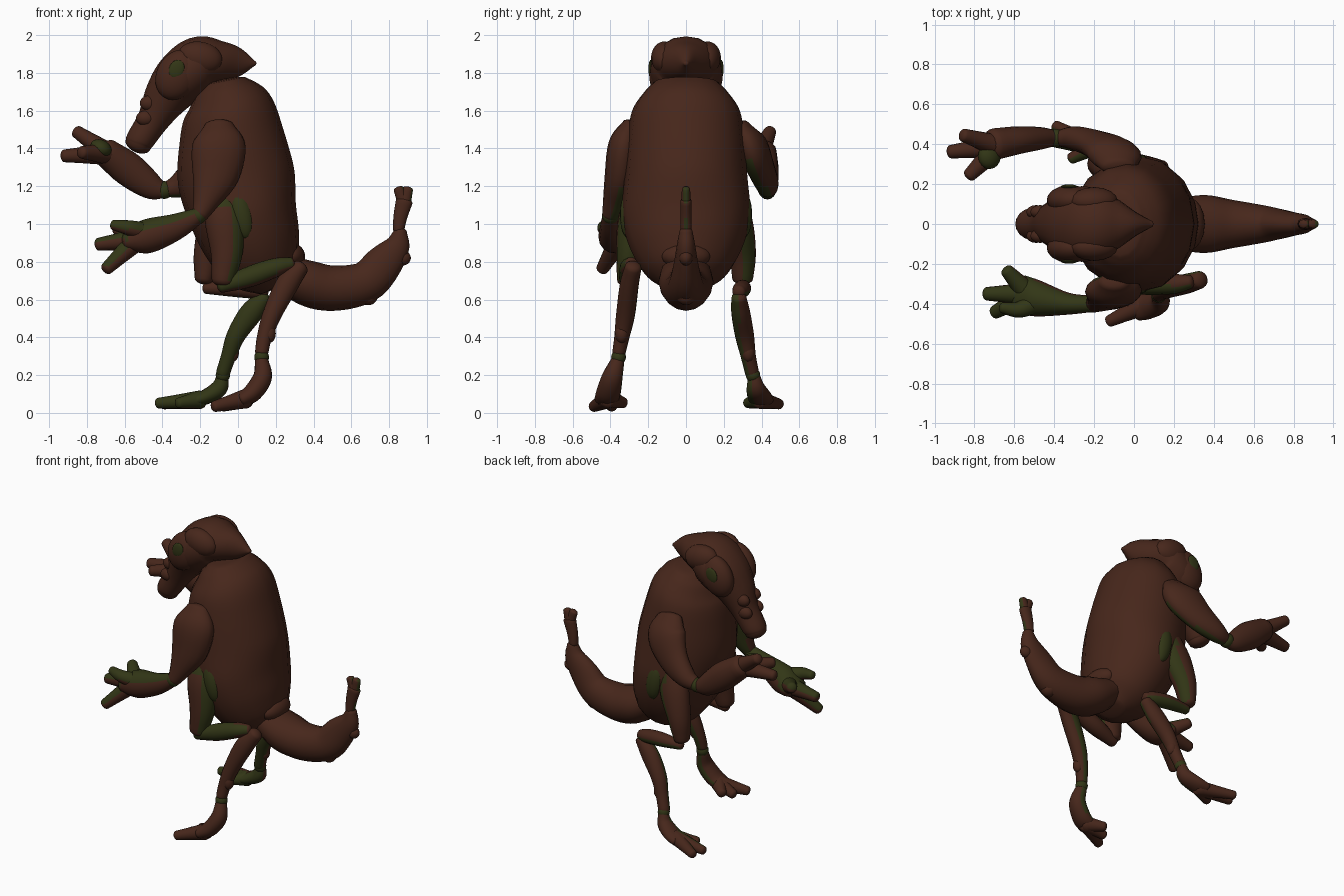
import bpy
import bmesh
import math
from mathutils import Vector

if "Cube" in bpy.data.objects:
    bpy.data.objects.remove(bpy.data.objects["Cube"], do_unlink=True)


def make_material(name, color):
    material = bpy.data.materials.new(name)
    material.use_nodes = True
    material.diffuse_color = color
    material.node_tree.nodes["Principled BSDF"].inputs["Base Color"].default_value = color
    return material


BROWN = make_material("brown hide", (.063, .020, .011, 1))
OLIVE = make_material("olive hide", (.032, .037, .008, 1))
SIDES, STEPS = 16, 5


def finish(name, bm, olive=None, limit=.3, above=9):
    """Make a smooth object; faces turned along 'olive' or higher than 'above' are olive."""
    bmesh.ops.recalc_face_normals(bm, faces=bm.faces)
    mesh = bpy.data.meshes.new(name)
    for face in bm.faces:
        face.smooth = True
        turned = olive and face.normal.dot(Vector(olive).normalized()) > limit
        face.material_index = int(bool(turned) or face.calc_center_median().z > above)
    bm.to_mesh(mesh)
    bm.free()
    mesh.materials.append(BROWN)
    mesh.materials.append(OLIVE)
    obj = bpy.data.objects.new(name, mesh)
    bpy.context.collection.objects.link(obj)
    return obj


def spline(a, b, c, d, t):
    return (b * 2 + (c - a) * t + (a * 2 - b * 5 + c * 4 - d) * t ** 2
            + (b * 3 - a - c * 3 + d) * t ** 3) / 2


def tube(name, stations, olive=None, limit=.3, above=9, cap=.6):
    """Loft rounded rings through stations of x, y, z, depth radius, side radius."""
    keys = [Vector(s if len(s) == 5 else (*s, s[-1])) for s in stations]
    keys = [keys[0] * 2 - keys[1]] + keys + [keys[-1] * 2 - keys[-2]]
    path = []
    for i in range(1, len(keys) - 2):
        path += [spline(*keys[i - 1:i + 3], k / STEPS) for k in range(STEPS)]
    path.append(keys[-2])
    centers = [Vector(p[:3]) for p in path]
    rings = []
    last = len(path) - 1
    for i, p in enumerate(path):
        tangent = (centers[min(i + 1, last)] - centers[max(i - 1, 0)]).normalized()
        rings.append((centers[i], tangent, p[3], p[4]))

    def rounded(ring, sign):
        c, t, r, w = ring
        out = []
        for a in (.4, .8, 1.2, 1.5):
            out.append((c + t * sign * cap * min(r, w) * math.sin(a), t,
                        r * math.cos(a), w * math.cos(a)))
        return out

    rings = rounded(rings[0], -1)[::-1] + rings + rounded(rings[-1], 1)
    bm = bmesh.new()
    loops = []
    for c, t, r, w in rings:
        side = Vector((0, 1, 0))
        side = (side - t * side.dot(t)).normalized()
        depth = t.cross(side)
        angles = [math.tau * k / SIDES for k in range(SIDES)]
        loops.append([bm.verts.new(c + depth * r * math.cos(a) + side * w * math.sin(a))
                      for a in angles])
    for low, high in zip(loops, loops[1:]):
        for k in range(SIDES):
            n = (k + 1) % SIDES
            bm.faces.new((low[k], low[n], high[n], high[k]))
    bm.faces.new(loops[0])
    bm.faces.new(loops[-1])
    finish(name, bm, olive, limit, above)


def blob(name, center, size, tilt=0, material=BROWN):
    bm = bmesh.new()
    bmesh.ops.create_uvsphere(bm, u_segments=SIDES, v_segments=SIDES, radius=1)
    obj = finish(name, bm)
    obj.location, obj.scale = center, size
    obj.rotation_euler.y = tilt
    obj.data.materials.clear()
    obj.data.materials.append(material)


def joint(name, center, radius):
    blob(name, center, (radius, radius, radius), 0, OLIVE)


def digits(name, root, tips, radius, olive=None, limit=.3):
    """Fleshy fingers or toes spreading from one root."""
    root = Vector(root)
    for label, tip in zip(("inner", "middle", "outer"), tips):
        tip = Vector(tip)
        tip -= (tip - root).normalized() * radius * .5
        mid = root.lerp(tip, .55)
        tube(f"{name}_{label}", [(*root, radius * 1.4), (*mid, radius * 1.05),
                                 (*tip, radius * .8)], olive, limit)


# Torso, tail and tail tip
tube("torso", [
    (-.07, 0, 1.75, .12, .17), (-.06, 0, 1.70, .18, .22), (-.04, 0, 1.60, .24, .285),
    (-.03, 0, 1.45, .28, .31), (-.01, 0, 1.25, .31, .325), (.03, 0, 1.05, .285, .34),
    (.09, 0, .88, .25, .30), (.15, 0, .75, .19, .22), (.19, 0, .67, .09, .11)], cap=.15)
tube("tail", [
    (.22, 0, .76, .09, .13), (.36, 0, .69, .12, .145), (.50, 0, .66, .12, .12),
    (.67, 0, .69, .11, .09), (.77, 0, .79, .10, .065), (.84, 0, .88, .07, .05),
    (.86, 0, .96, .035, .035)])
blob("tail_spur", (.69, 0, .62), (.05, .05, .05))
blob("tail_back_knob", (.87, 0, .82), (.045, .035, .04))
blob("tail_root_fold", (.28, 0, .83), (.075, .13, .07))
BACK = (1, 0, .3)
tube("tail_stem", [(.85, 0, .97, .03), (.86, 0, 1.04, .037, .03), (.88, 0, 1.12, .045, .03)],
     BACK, .8)
for label, x in (("front", .85), ("rear", .90)):
    tube(f"tail_tip_{label}", [(.88, 0, 1.11, .035, .025), (x, 0, 1.185, .027, .022)], BACK, .6)

# Head with rear crest and drooping snout
tube("head", [
    (.09, 0, 1.85, .012, .015), (.01, 0, 1.855, .075, .06), (-.09, 0, 1.86, .11, .13),
    (-.20, 0, 1.85, .145, .18), (-.30, 0, 1.77, .145, .185), (-.38, 0, 1.67, .12, .13),
    (-.45, 0, 1.55, .085, .09), (-.515, 0, 1.45, .075, .08), (-.53, 0, 1.42, .07, .07)])
for label, side in (("right", -1), ("left", 1)):
    blob(f"{label}_eye_socket", (-.32, side * .12, 1.79), (.11, .075, .14), .5)
    blob(f"{label}_eye", (-.325, side * .187, 1.82), (.04, .012, .05), .4, OLIVE)
    blob(f"{label}_brow", (-.20, side * .115, 1.88), (.12, .07, .085), .2)
    blob(f"{label}_hip_hollow", (.02, side * .30, 1.05), (.06, .05, .13), -.2, OLIVE)
    for label2, x, z in (("upper", -.47, 1.64), ("lower", -.49, 1.56)):
        blob(f"{label}_{label2}_snout_bump", (x, side * .06, z), (.05, .035, .04))

# Right arm, hanging low with the palm turned up
UP, INWARD, OUTWARD = (-.2, 0, 1), (0, 1, .2), (0, -1, .1)
tube("right_upper_arm", [
    (-.10, -.29, 1.52, .08, .05), (-.10, -.33, 1.42, .14, .08), (-.12, -.35, 1.26, .125, .08),
    (-.17, -.38, 1.12, .07, .06), (-.20, -.40, 1.05, .045, .045)], (0, 1, -.8), .5)
joint("right_elbow", (-.21, -.40, 1.045), .045)
tube("right_forearm", [
    (-.20, -.40, 1.05, .04), (-.33, -.40, .985, .07, .055), (-.48, -.375, .935, .09, .09),
    (-.57, -.35, .91, .06, .095)], UP, .25)
digits("right_finger", (-.53, -.35, .92),
       [(-.65, -.22, .98), (-.76, -.35, .89), (-.71, -.45, .75)], .042, UP, .25)
tube("right_thumb", [(-.50, -.40, .96, .05), (-.58, -.43, .98, .04), (-.66, -.42, .995, .027)],
     UP, -.2)

# Left arm, raised forward
tube("left_upper_arm", [
    (-.08, .29, 1.51, .09, .05), (-.10, .35, 1.41, .14, .08), (-.19, .40, 1.29, .11, .07),
    (-.30, .43, 1.21, .07, .06), (-.38, .43, 1.18, .04, .04)], (.3, -.3, -1), .8)
joint("left_elbow", (-.39, .43, 1.18), .047)
tube("left_forearm", [
    (-.38, .43, 1.17, .035), (-.46, .43, 1.20, .07, .055), (-.58, .42, 1.29, .09, .07),
    (-.70, .40, 1.38, .075, .08)])
digits("left_finger", (-.68, .39, 1.37),
       [(-.84, .23, 1.38), (-.94, .36, 1.36), (-.87, .45, 1.50)], .042)
blob("left_palm", (-.725, .34, 1.40), (.06, .065, .045), .5, OLIVE)

# Right leg: folded thigh, shin to the raised heel, long lower leg, foot
tube("right_thigh", [
    (-.08, -.25, 1.15, .085, .06), (-.07, -.28, 1.02, .105, .08), (-.06, -.30, .85, .085, .07),
    (-.08, -.31, .70, .06, .055)], (.8, -.2, .2), .6, 1.08)
tube("right_shin", [
    (-.09, -.31, .67, .035), (.06, -.30, .72, .055), (.20, -.30, .77, .05),
    (.28, -.29, .79, .035)], (-.4, -1, .3), .5)
tube("right_lower_leg", [
    (.33, -.28, .77, .045), (.26, -.30, .68, .06, .05), (.18, -.32, .52, .05),
    (.14, -.34, .40, .04), (.125, -.355, .32, .035)], INWARD, .85)
blob("right_leg_knob", (.165, -.34, .42), (.035, .035, .05))
joint("right_ankle", (.125, -.357, .295), .039)
tube("right_foot", [
    (.125, -.36, .28, .035), (.13, -.39, .19, .05, .055), (.08, -.41, .11, .05, .065),
    (.02, -.42, .07, .04, .065)], INWARD, .9)
digits("right_toe", (.04, -.41, .075),
       [(-.05, -.32, .05), (-.10, -.39, .03), (-.14, -.495, .03)], .037)

# Left leg, set further forward
tube("left_thigh", [
    (-.07, .25, 1.15, .085, .06), (-.11, .28, 1.0, .10, .075), (-.16, .30, .84, .075, .07),
    (-.18, .30, .71, .05, .055)], (1, .4, .5), .6)
tube("left_shin", [
    (-.17, .30, .66, .03), (-.03, .30, .66, .045), (.08, .29, .65, .045),
    (.14, .28, .64, .035)], (0, .5, -1), .5)
tube("left_lower_leg", [
    (.14, .28, .61, .04), (.07, .29, .53, .06, .05), (-.01, .31, .41, .05),
    (-.05, .33, .30, .04), (-.08, .35, .21, .037)], OUTWARD, .15)
blob("left_leg_knob", (-.03, .33, .32), (.035, .035, .05))
joint("left_ankle", (-.08, .355, .20), .038)
tube("left_foot", [
    (-.08, .36, .20, .03), (-.10, .37, .13, .045, .05), (-.17, .39, .085, .04, .065),
    (-.23, .40, .065, .035, .065)], OUTWARD, .25)
digits("left_toe", (-.20, .39, .07),
       [(-.33, .32, .05), (-.44, .42, .05), (-.41, .50, .045)], .035, OUTWARD, .25)
